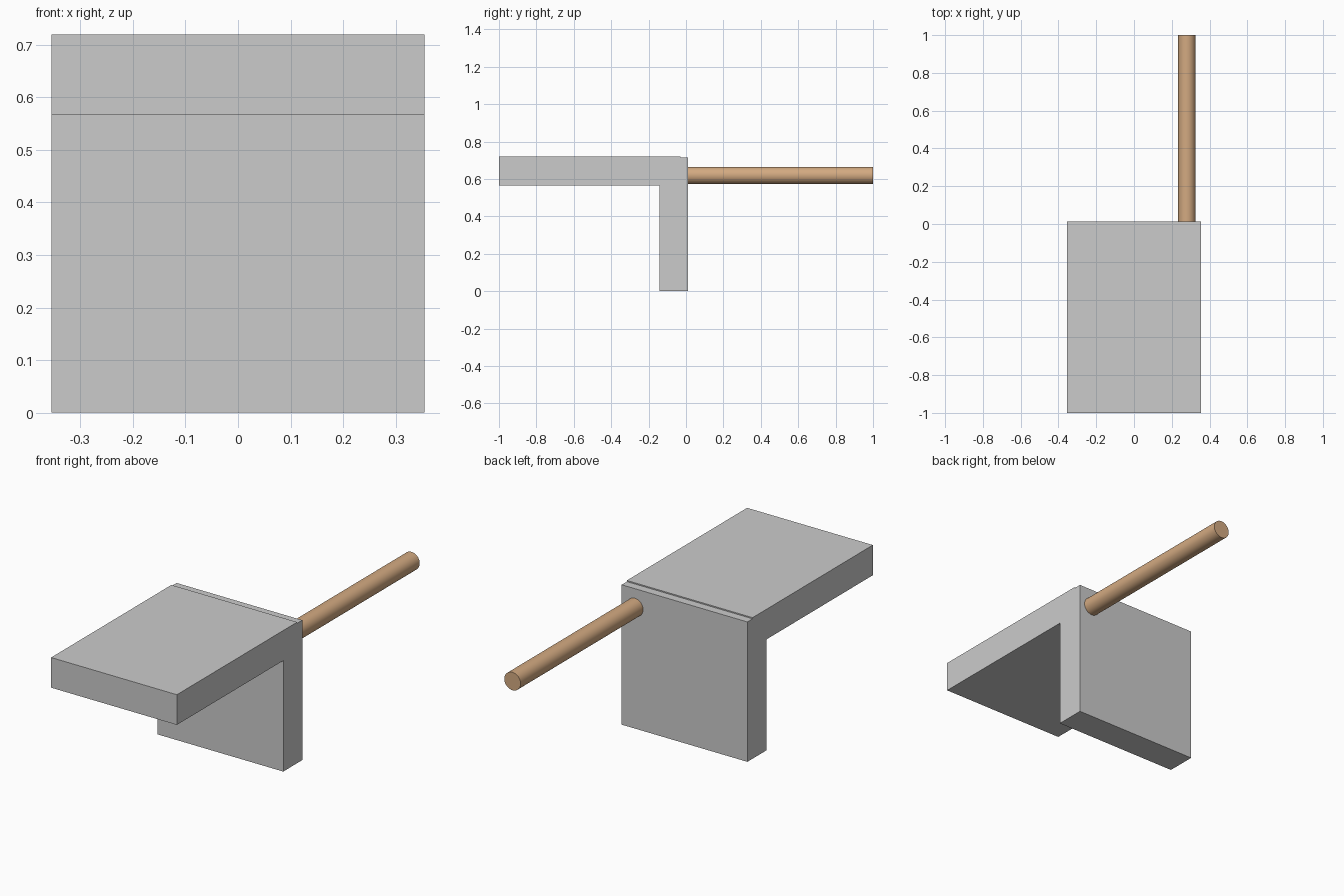
import bpy, bmesh, math

if "Cube" in bpy.data.objects:
    bpy.data.objects.remove(bpy.data.objects["Cube"])

# Bracket: slab and upright as one stepped L profile (y, z), extruded along x
profile = [(-1.0, 0.566), (-0.142, 0.566), (-0.142, 0.0), (0.012, 0.0),
           (0.012, 0.714), (-0.03, 0.714), (-0.03, 0.72), (-1.0, 0.72)]
half_width = 0.355
bm = bmesh.new()
face = bm.faces.new([bm.verts.new((-half_width, y, z)) for y, z in profile])
ext = bmesh.ops.extrude_face_region(bm, geom=[face], use_keep_orig=True)
moved = [g for g in ext["geom"] if isinstance(g, bmesh.types.BMVert)]
bmesh.ops.translate(bm, verts=moved, vec=(2 * half_width, 0, 0))
bmesh.ops.recalc_face_normals(bm, faces=bm.faces)
mesh = bpy.data.meshes.new("bracket")
bm.to_mesh(mesh)
bm.free()
bracket = bpy.data.objects.new("bracket", mesh)
bpy.context.collection.objects.link(bracket)

# Rod: round bar out of the back of the upright
start, end = 0.008, 1.0
bpy.ops.mesh.primitive_cylinder_add(
    vertices=32, radius=0.046, depth=end - start,
    location=(0.28, (start + end) / 2, 0.619), rotation=(math.pi / 2, 0, 0))
rod = bpy.context.object
rod.name = "rod"
bpy.ops.object.shade_smooth_by_angle(angle=math.radians(35))
wood = bpy.data.materials.new("rod_brown")
wood.diffuse_color = (0.65, 0.40, 0.22, 1)
wood.use_nodes = True
wood.node_tree.nodes["Principled BSDF"].inputs["Base Color"].default_value = wood.diffuse_color
rod.data.materials.append(wood)
